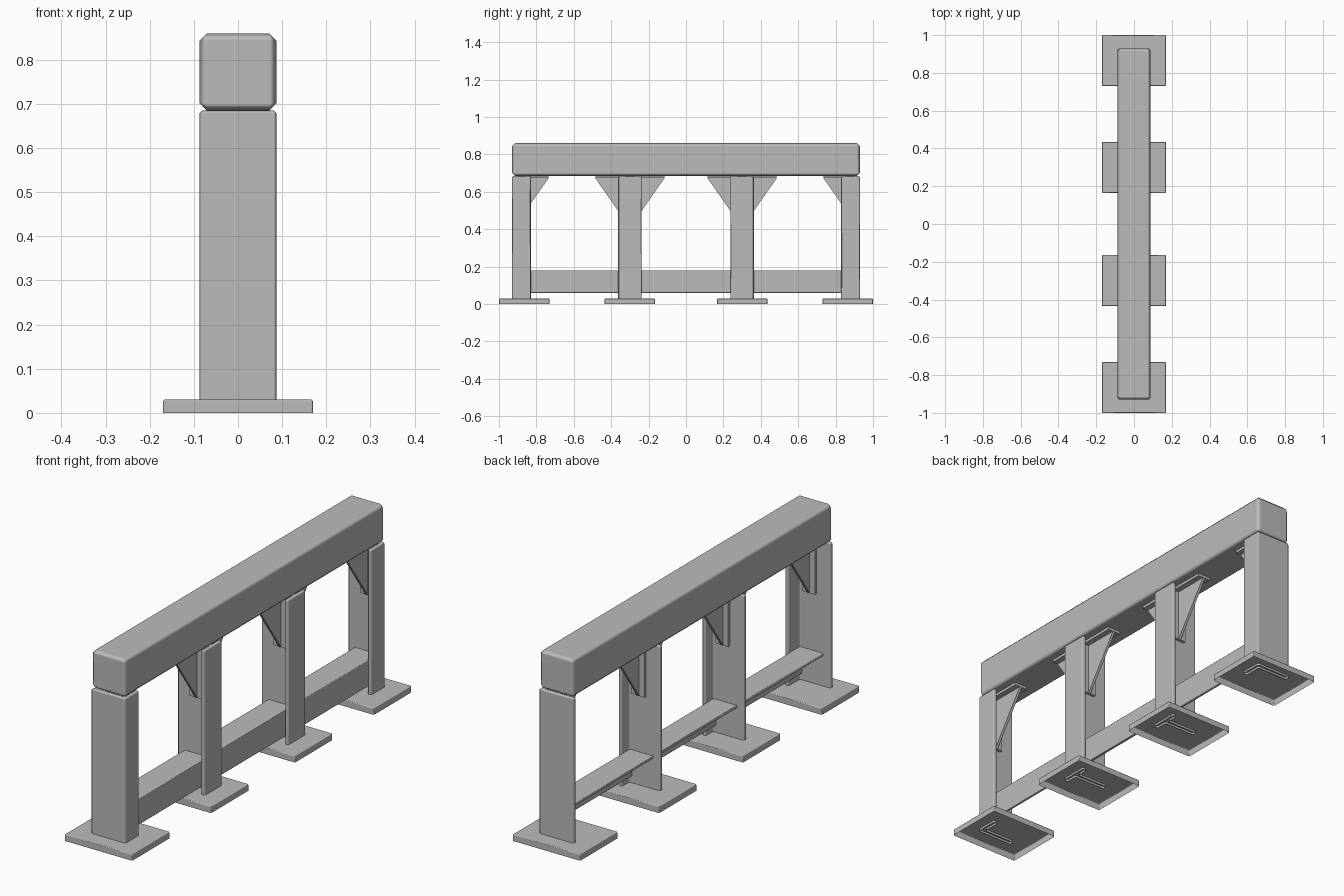
import bpy
import bmesh
from mathutils import Vector

cube = bpy.data.objects.get("Cube")
if cube:
    bpy.data.objects.remove(cube, do_unlink=True)

steel = bpy.data.materials.new("grey_steel")
steel.use_nodes = True
steel.diffuse_color = (0.5, 0.5, 0.5, 1)
steel.node_tree.nodes["Principled BSDF"].inputs["Base Color"].default_value = (0.5, 0.5, 0.5, 1)

W = 0.087        # half width of posts and beam
T = 0.02         # steel thickness of posts
POST_TOP = 0.685
END = 0.93       # outer face of the end posts
MID = 0.30       # centre of the middle posts


def prism(name, points, push, bevel=0.0, open_base=False):
    """Extrude a closed outline along push, with optional chamfered edges."""
    bm = bmesh.new()
    base = bm.faces.new([bm.verts.new(p) for p in points])
    grown = bmesh.ops.extrude_face_region(bm, geom=[base], use_keep_orig=True)
    moved = [v for v in grown["geom"] if isinstance(v, bmesh.types.BMVert)]
    bmesh.ops.translate(bm, verts=moved, vec=Vector(push))
    bmesh.ops.recalc_face_normals(bm, faces=bm.faces[:])
    if open_base:
        bmesh.ops.delete(bm, geom=[base], context="FACES_ONLY")
    mesh = bpy.data.meshes.new(name)
    bm.to_mesh(mesh)
    bm.free()
    mesh.materials.append(steel)
    obj = bpy.data.objects.new(name, mesh)
    bpy.context.collection.objects.link(obj)
    if bevel:
        mesh.shade_smooth()
        mod = obj.modifiers.new("chamfer", "BEVEL")
        mod.width = bevel
        mod.segments = 1
        mod.limit_method = "ANGLE"
        mod.harden_normals = True
    return obj


def box(name, x, y, z, bevel=0.0, open_base=False):
    outline = [(x[0], y[0], z[0]), (x[1], y[0], z[0]), (x[1], y[1], z[0]), (x[0], y[1], z[0])]
    return prism(name, outline, (0, 0, z[1] - z[0]), bevel, open_base)


def base_plate(name, y):
    box(name, (-0.17, 0.17), (y - 0.135, y + 0.135), (0, 0.03), 0.004, True)


def post(name, outline):
    foot = 0.02
    prism(name, [(x, y, foot) for x, y in outline], (0, 0, POST_TOP - foot), 0.006, True)


def bracket(name, y, d):
    """Gusset with two flanges, growing from a post face at y in direction d."""
    cx, half, t = 0.015, 0.032, 0.012
    reach, drop = 0.175, 0.245
    ys = sorted((y, y + d * t))
    box(name + "_post_flange", (cx - half, cx + half), ys, (POST_TOP - drop, POST_TOP))
    ys = sorted((y, y + d * reach))
    box(name + "_beam_flange", (cx - half, cx + half), ys, (POST_TOP - t, POST_TOP + 0.002))
    x = cx - t / 2
    web = [(x, y, POST_TOP), (x, y + d * reach, POST_TOP), (x, y + d * reach, POST_TOP - t),
           (x, y + d * t, POST_TOP - drop), (x, y, POST_TOP - drop)]
    prism(name + "_gusset", web, (t, 0, 0))


# Top beam
box("top_beam", (-W, W), (-END, END), (POST_TOP, 0.86), 0.016)

for s, label in ((-1, "front"), (1, "back")):
    # Angle-section end post
    o = s * END
    post(label + "_end_post", [(-W, o), (W, o), (W, o - s * 0.1), (W - T, o - s * 0.1),
                               (W - T, o - s * T), (-W, o - s * T)])
    base_plate(label + "_end_base", s * 0.865)
    bracket(label + "_end_bracket", o - s * T, -s)

    # Tee-section middle post
    c, f, h = s * MID, 0.063, T / 2
    post(label + "_middle_post", [(W, c - f), (W, c + f), (W - T, c + f), (W - T, c + h),
                                  (-W, c + h), (-W, c - h), (W - T, c - h), (W - T, c - f)])
    base_plate(label + "_middle_base", c)
    for d, side in ((-1, "a"), (1, "b")):
        bracket(label + "_middle_bracket_" + side, c + d * h, d)

# Angle-section lower rail
R, L, t = W - T, -0.052, 0.014
y0 = -(END - T)
rail = [(R, 0.06), (R, 0.18), (L, 0.18), (L, 0.18 - t), (R - t, 0.18 - t), (R - t, 0.06)]
prism("lower_rail", [(x, y0, z) for x, z in rail], (0, -2 * y0, 0), 0.003)
